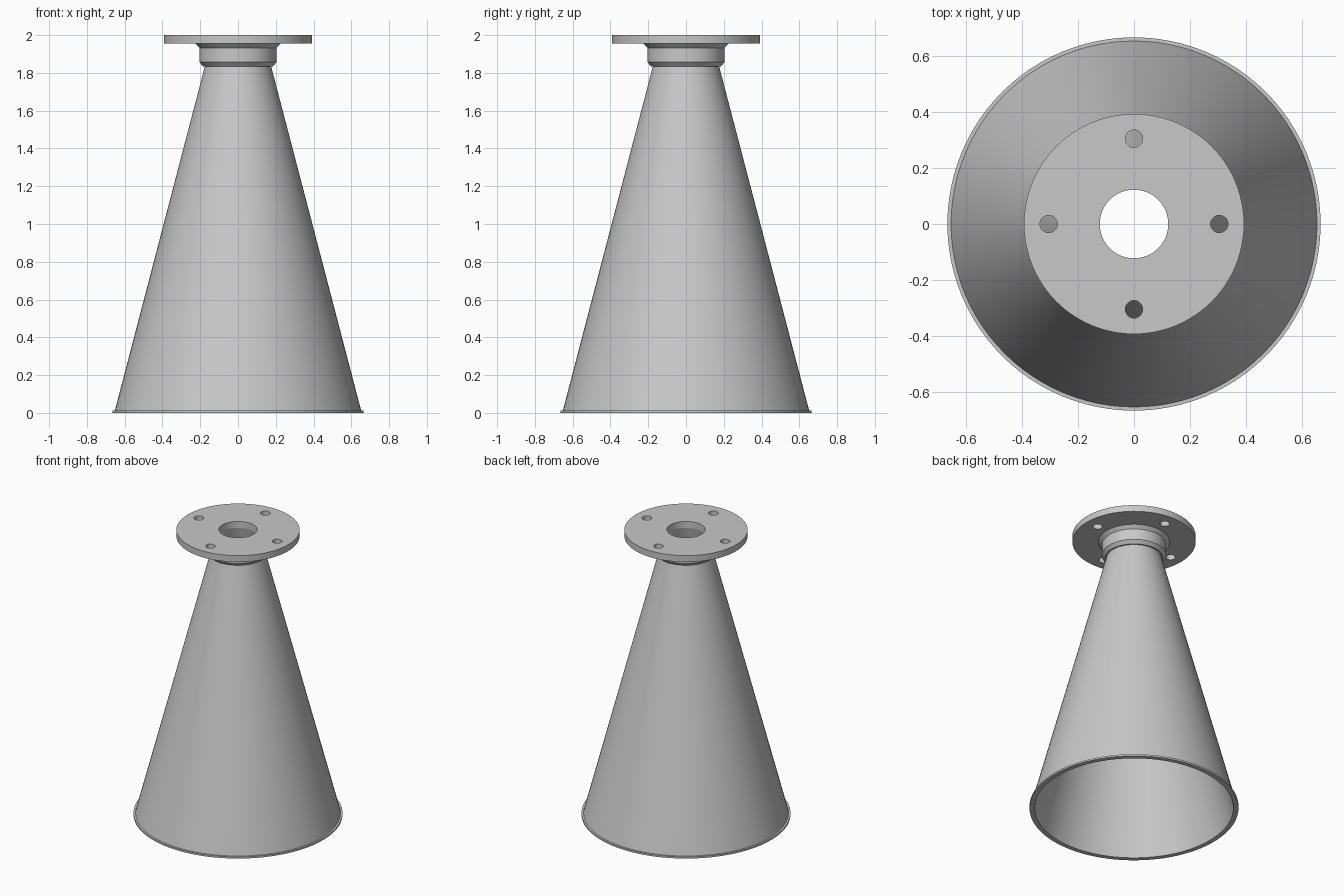
import bpy, bmesh
from math import radians, cos, sin, tau
from mathutils import Matrix, Vector

cube = bpy.data.objects.get("Cube")
if cube:
    bpy.data.objects.remove(cube, do_unlink=True)

SEGMENTS = 96
FLANGE_BOTTOM, TOP = 1.955, 2.0
BORE = 0.122

grey = bpy.data.materials.new("metal_grey")
grey.use_nodes = True
colour = (0.58, 0.58, 0.58, 1)
grey.diffuse_color = colour
grey.node_tree.nodes["Principled BSDF"].inputs["Base Color"].default_value = colour


def finish(bm, name):
    """Turn a bmesh into a smooth-shaded object with sharp edges kept."""
    bmesh.ops.recalc_face_normals(bm, faces=bm.faces)
    mesh = bpy.data.meshes.new(name)
    bm.to_mesh(mesh)
    bm.free()
    mesh.materials.append(grey)
    obj = bpy.data.objects.new(name, mesh)
    bpy.context.collection.objects.link(obj)
    bpy.ops.object.select_all(action='DESELECT')
    obj.select_set(True)
    bpy.context.view_layer.objects.active = obj
    bpy.ops.object.shade_smooth_by_angle(angle=radians(20))
    return obj


def lathe(name, profile):
    """Spin a closed (radius, height) outline around the z axis."""
    bm = bmesh.new()
    verts = [bm.verts.new((r, 0, z)) for r, z in profile]
    edges = [bm.edges.new((v, verts[i - 1])) for i, v in enumerate(verts)]
    bmesh.ops.spin(bm, geom=verts + edges, cent=(0, 0, 0), axis=(0, 0, 1),
                   angle=tau, steps=SEGMENTS, use_merge=True)
    bmesh.ops.remove_doubles(bm, verts=bm.verts, dist=1e-5)
    return finish(bm, name)


def drilled_disc(name, radius, holes, bottom, top):
    """Plate with round through holes given as (x, y, radius, segments)."""
    bm = bmesh.new()
    for x, y, r, n in [(0, 0, radius, SEGMENTS)] + holes:
        bmesh.ops.create_circle(bm, segments=n, radius=r,
                                matrix=Matrix.Translation((x, y, bottom)))
    bmesh.ops.triangle_fill(bm, use_beauty=True, edges=bm.edges[:],
                            normal=Vector((0, 0, 1)))
    extruded = bmesh.ops.extrude_face_region(bm, geom=bm.faces[:],
                                             use_keep_orig=True)
    moved = [g for g in extruded["geom"] if isinstance(g, bmesh.types.BMVert)]
    bmesh.ops.translate(bm, verts=moved, vec=(0, 0, top - bottom))
    return finish(bm, name)


# Hollow conical horn with a thin lip at its mouth
lathe("horn", [(0.633, 0), (0.665, 0), (0.665, 0.012), (0.652, 0.012),
               (0.144, FLANGE_BOTTOM), (BORE, FLANGE_BOTTOM)])

# Collar around the throat, chamfered below and flared into the flange
lathe("collar", [(0.165, 1.835), (0.185, 1.835), (0.205, 1.857),
                 (0.205, 1.933), (0.227, FLANGE_BOTTOM),
                 (0.138, FLANGE_BOTTOM)])

# Mounting flange with central bore and four bolt holes
bolt_holes = [(0.304 * cos(i * tau / 4), 0.304 * sin(i * tau / 4), 0.031, 32)
              for i in range(4)]
drilled_disc("flange", 0.392, [(0, 0, BORE, SEGMENTS)] + bolt_holes,
             FLANGE_BOTTOM, TOP)
